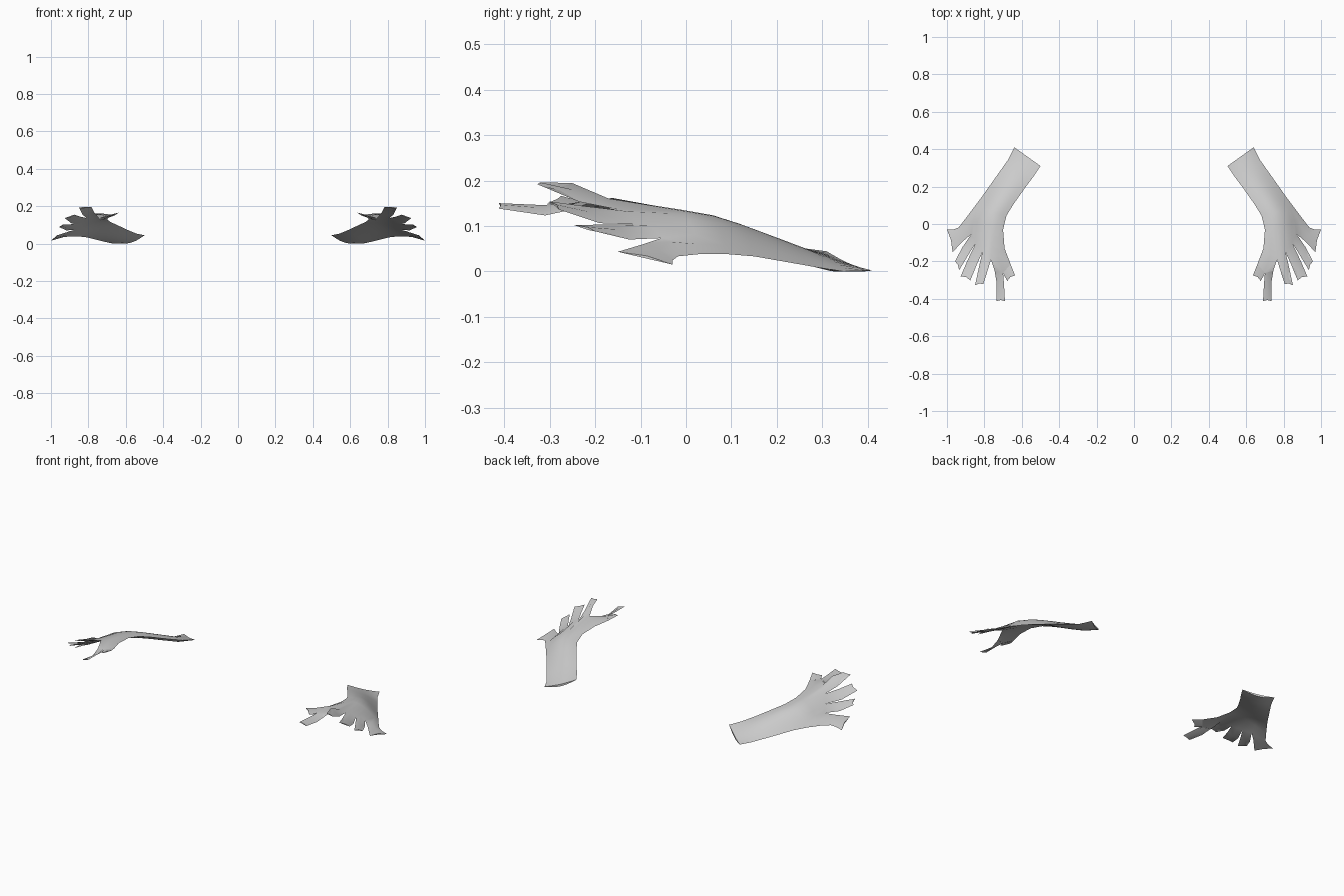
import bpy, bmesh, math
from mathutils import Vector as V

if "Cube" in bpy.data.objects:
    bpy.data.objects.remove(bpy.data.objects["Cube"])

bm = bmesh.new()


def sheet(rows):
    """Skin rows of (point, half thickness) pairs with an upper and a lower layer."""
    layers = []
    for s in (1, -1):
        layers.append([[bm.verts.new(p + V((0, 0, s * t))) for p, t in r] for r in rows])
    for k, g in enumerate(layers):
        for a, b in zip(g, g[1:]):
            for i in range(len(a) - 1):
                q = [a[i], a[i + 1], b[i + 1], b[i]]
                bm.faces.new(q if k else q[::-1])
    return layers


def cap(top, low):
    for i in range(len(top) - 1):
        bm.faces.new((top[i], top[i + 1], low[i + 1], low[i]))


# Forearm rows: inner edge, outer edge, crown height, half thickness
arm = [
    ((.50, .31, .056), (.64, .41, .014), -.012, .006),
    ((.54, .25, .064), (.672, .345, .012), -.004, .014),
    ((.585, .19, .082), (.725, .27, .024), .004, .016),
    ((.645, .105, .110), (.81, .15, .045), .016, .016),
    ((.682, .045, .127), (.855, .09, .050), .024, .015),
    ((.70, -.03, .140), (.90, .03, .050), .030, .013),
]
N = 10
rows = []
for a, b, crown, thick in arm:
    row = []
    for i in range(N + 1):
        t = i / N
        s = math.sin(math.pi * t)
        row.append((V(a).lerp(V(b), t) + V((0, 0, crown * s)), thick * s))
    rows.append(row)

# Knuckle row: hand edges and the notches between fingers
notches = [V(p) for p in ((.692, -.13, .150), (.765, -.19, .172), (.81, -.15, .148),
                          (.845, -.10, .115), (.87, -.055, .085), (.937, -.018, .045))]
knuckles = []
for a, b in zip(notches, notches[1:]):
    knuckles += [(a, 0), ((a + b) / 2 + V((0, 0, .005)), .007)]
knuckles.append((notches[-1], 0))
rows.append(knuckles)
top, low = sheet(rows)
cap(top[0], low[0])


def finger(base, pairs, notch=.008):
    """Tapering finger with a slightly notched tip."""
    out = [base]
    for k, (a, b) in enumerate(pairs):
        a, b = V(a), V(b)
        m = (a + b) / 2
        last = k == len(pairs) - 1
        if last:
            m += (out[-1][1][0] - m).normalized() * notch
        out.append([(a, 0), (m, .003 if last else .005), (b, 0)])
    t, l = sheet(out)
    cap(t[-1][::-1], l[-1][::-1])


# Four fingers, from the middle of the hand outwards
fingers = [
    [((.783, -.25, .206), (.83, -.235, .165)), ((.806, -.322, .208), (.85, -.328, .204))],
    [((.842, -.22, .155), (.888, -.19, .118)), ((.875, -.302, .166), (.927, -.28, .148))],
    [((.883, -.16, .115), (.918, -.125, .082)), ((.935, -.247, .114), (.957, -.20, .100))],
    [((.912, -.09, .073), (.967, -.03, .036)), ((.97, -.15, .055), (1.0, -.03, .027))],
]
for i, f in enumerate(fingers, 1):
    finger(knuckles[2 * i:2 * i + 3], f)

# Forked thumb side: a common root with a long and a short prong
root = [(V((.660, -.215, .162)), 0), (V((.70, -.262, .155)), .005), (V((.745, -.25, .148)), 0)]
sheet([knuckles[:3], root])


def half(a, b):
    return [a, ((a[0] + b[0]) / 2, .004), b]


finger(half(root[1], root[2]),
       [((.695, -.32, .158), (.735, -.31, .135)), ((.69, -.412, .162), (.735, -.412, .150))], .005)
finger(half(root[0], root[1]), [((.636, -.275, .178), (.678, -.305, .162))])

# Weld, rest on the ground, finish
bmesh.ops.remove_doubles(bm, verts=bm.verts, dist=.0015)
zmin = min(v.co.z for v in bm.verts)
for v in bm.verts:
    v.co.z -= zmin
bmesh.ops.recalc_face_normals(bm, faces=bm.faces)
me = bpy.data.meshes.new("hand_pair")
bm.to_mesh(me)
bm.free()
hands = bpy.data.objects.new("hand_pair", me)
bpy.context.collection.objects.link(hands)
hands.modifiers.new("mirror", 'MIRROR').use_axis[0] = True
bpy.context.view_layer.objects.active = hands
hands.select_set(True)
bpy.ops.object.shade_smooth_by_angle(angle=math.radians(40))
